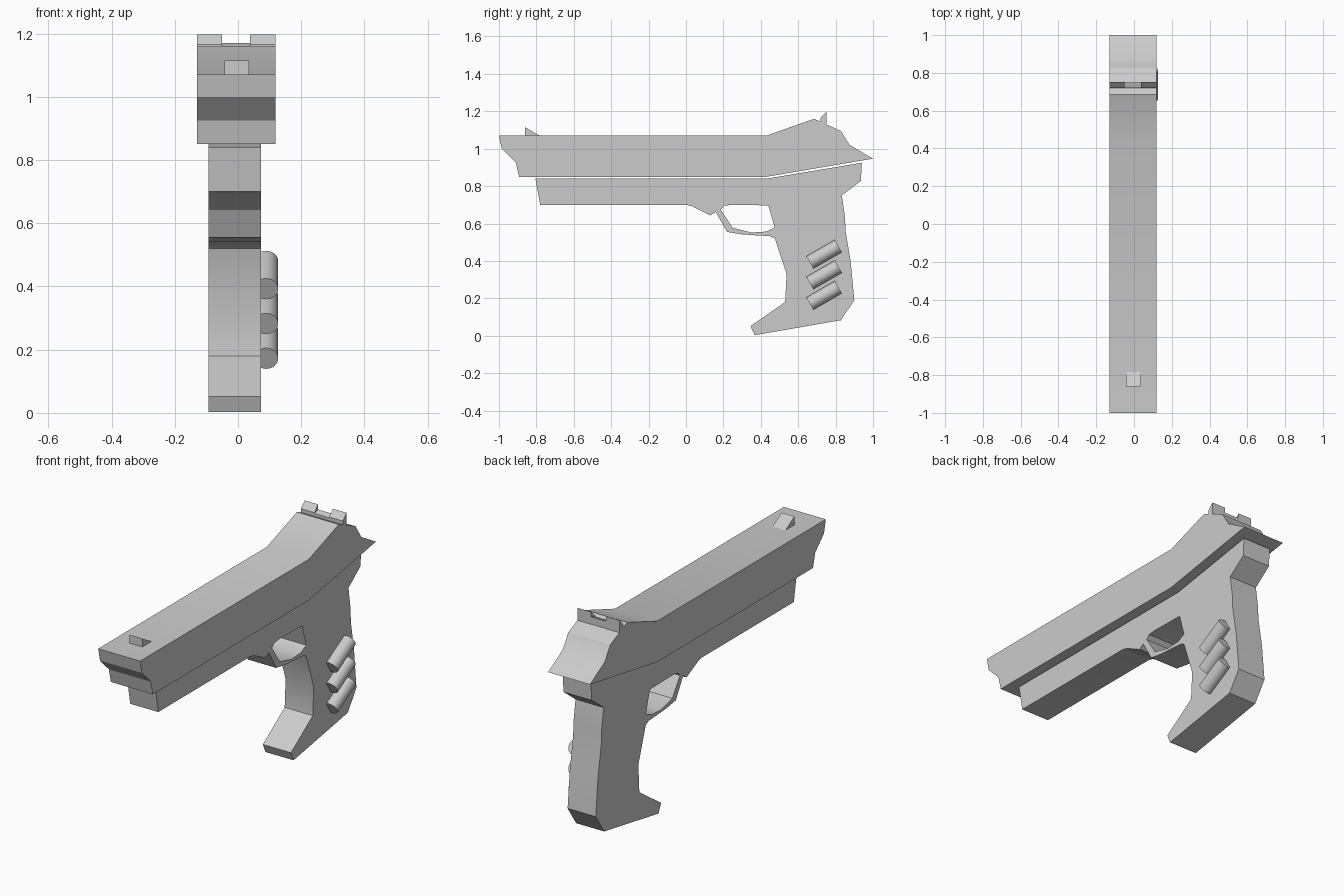
import bpy, bmesh
from math import radians
from mathutils import Vector

if "Cube" in bpy.data.objects:
    bpy.data.objects.remove(bpy.data.objects["Cube"])


def extruded(name, x0, x1, *loops):
    """Fill (y, z) outlines (later loops are holes) and extrude from x0 to x1."""
    bm = bmesh.new()
    edges = []
    for loop in loops:
        vs = [bm.verts.new((x0, y, z)) for y, z in loop]
        edges += [bm.edges.new((vs[i - 1], vs[i])) for i in range(len(vs))]
    bmesh.ops.triangle_fill(bm, edges=edges, use_beauty=True, use_dissolve=False)
    out = bmesh.ops.extrude_face_region(bm, geom=bm.faces[:])
    moved = [g for g in out["geom"] if isinstance(g, bmesh.types.BMVert)]
    bmesh.ops.translate(bm, verts=moved, vec=Vector((x1 - x0, 0, 0)))
    bmesh.ops.recalc_face_normals(bm, faces=bm.faces[:])
    mesh = bpy.data.meshes.new(name)
    bm.to_mesh(mesh)
    bm.free()
    ob = bpy.data.objects.new(name, mesh)
    bpy.context.collection.objects.link(ob)
    smooth(ob)
    return ob


def smooth(ob):
    bpy.ops.object.select_all(action='DESELECT')
    ob.select_set(True)
    bpy.context.view_layer.objects.active = ob
    bpy.ops.object.shade_smooth_by_angle(angle=radians(30))


# Upper slide
extruded("slide", -0.13, 0.119, [
    (-1, 1.07), (-0.985, 1.0), (-0.91, 0.925), (-0.892, 0.85), (0.43, 0.85),
    (1, 0.947), (0.875, 1.02), (0.828, 1.095), (0.685, 1.16), (0.43, 1.07)])

# Lower frame, grip and trigger guard with its opening
extruded("frame", -0.094, 0.073, [
    (-0.805, 0.84), (0.43, 0.84), (0.94, 0.925), (0.935, 0.828), (0.833, 0.75),
    (0.85, 0.636), (0.853, 0.56), (0.88, 0.4), (0.9, 0.19), (0.828, 0.083),
    (0.367, 0.003), (0.345, 0.052), (0.53, 0.18), (0.538, 0.33), (0.475, 0.52),
    (0.45, 0.532), (0.3, 0.542), (0.22, 0.555), (0.158, 0.663), (0.13, 0.643),
    (0.03, 0.693), (0, 0.7), (-0.78, 0.7)],
    [(0.185, 0.675), (0.205, 0.695), (0.245, 0.7), (0.44, 0.697),
     (0.474, 0.58), (0.43, 0.557), (0.35, 0.552), (0.25, 0.577)])

# Front sight wedge
extruded("front_sight", -0.042, 0.035, [(-0.86, 1.06), (-0.86, 1.115), (-0.78, 1.068), (-0.78, 1.06)])

# Rear sight: low bar with two raised ends
extruded("rear_sight_bar", -0.129, 0.118, [(0.72, 1.13), (0.72, 1.16), (0.75, 1.17), (0.75, 1.12)])
for side, x0, x1 in (("left", -0.13, -0.05), ("right", 0.038, 0.119)):
    extruded("rear_sight_" + side, x0, x1, [(0.719, 1.13), (0.719, 1.165), (0.751, 1.197), (0.751, 1.12)])

# Three slanted rods on the right side of the grip
for i in range(3):
    bpy.ops.mesh.primitive_cylinder_add(
        vertices=32, radius=0.038, depth=0.175,
        location=(0.089, 0.738, 0.436 - 0.11 * i), rotation=(radians(-60), 0, 0))
    rod = bpy.context.object
    rod.name = f"grip_rod_{i + 1}"
    smooth(rod)
